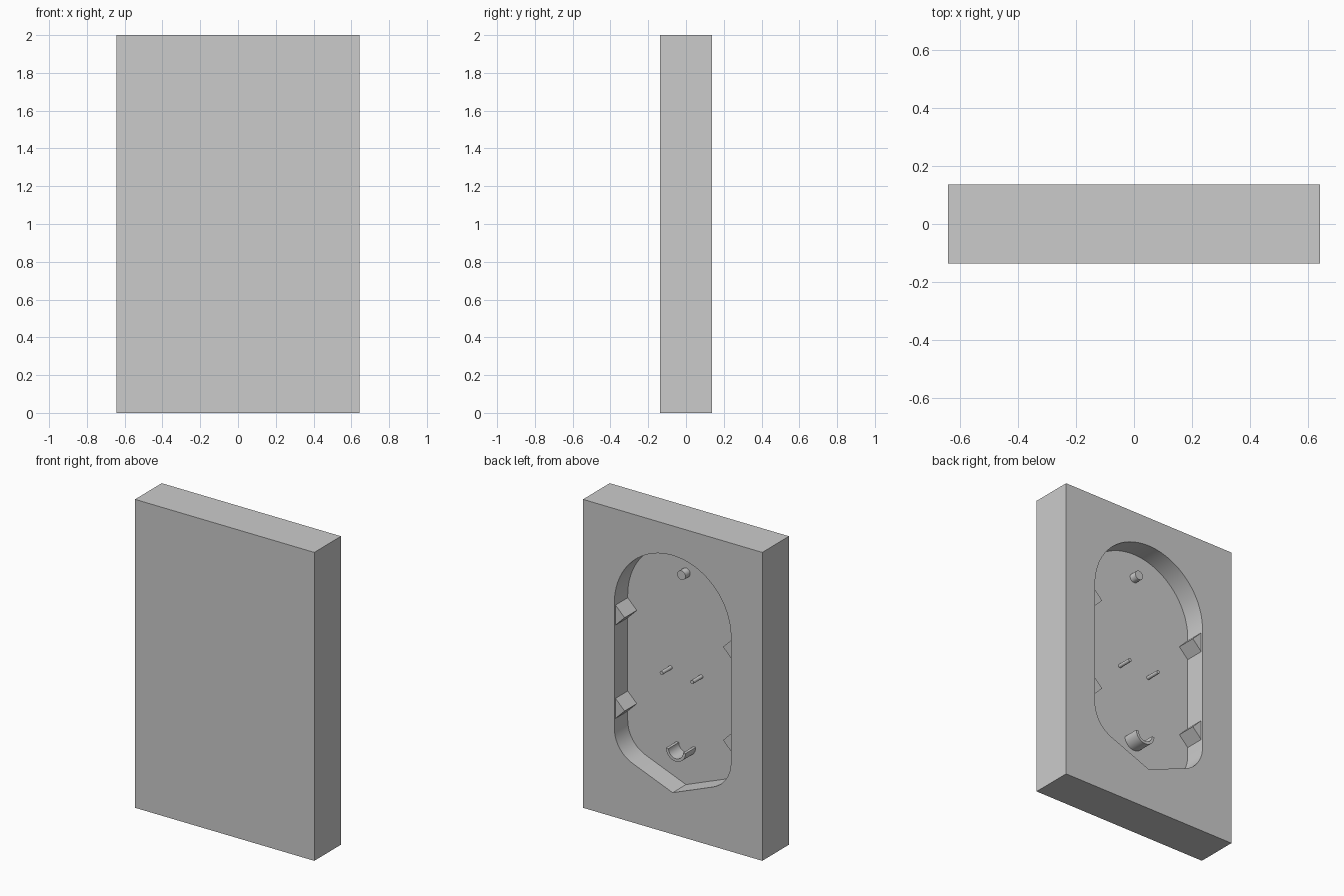
import bpy, bmesh
from math import sin, cos, radians, atan, tan, pi

if "Cube" in bpy.data.objects:
    bpy.data.objects.remove(bpy.data.objects["Cube"])

W, D, H = 0.643, 0.137, 2.0      # half width, half depth, height
FLOOR = 0.0                      # y of the pocket floor
PW = 0.418                       # pocket half width


def prism(name, pts, y0, y1):
    """Extrude an (x, z) outline from y0 to y1."""
    bm = bmesh.new()
    face = bm.faces.new([bm.verts.new((x, y0, z)) for x, z in pts])
    ext = bmesh.ops.extrude_face_region(bm, geom=[face])
    verts = [v for v in ext["geom"] if isinstance(v, bmesh.types.BMVert)]
    bmesh.ops.translate(bm, verts=verts, vec=(0, y1 - y0, 0))
    bmesh.ops.recalc_face_normals(bm, faces=bm.faces)
    mesh = bpy.data.meshes.new(name)
    bm.to_mesh(mesh)
    bm.free()
    ob = bpy.data.objects.new(name, mesh)
    bpy.context.collection.objects.link(ob)
    return ob


def arc(cx, cz, r, a0, a1, n):
    return [(cx + r * cos(radians(a0 + (a1 - a0) * i / n)),
             cz + r * sin(radians(a0 + (a1 - a0) * i / n))) for i in range(n + 1)]


def smooth(ob):
    bpy.ops.object.select_all(action='DESELECT')
    ob.select_set(True)
    bpy.context.view_layer.objects.active = ob
    bpy.ops.object.shade_smooth_by_angle(angle=radians(30))


# Pocket outline: round top, filleted lower corners, shallow V at the bottom
slope = atan(0.394)
r = 0.205
corner_z = 0.27 + PW * tan(slope)
fillet_z = corner_z + r / tan((pi / 2 + slope) / 2)
left = arc(-PW + r, fillet_z, r, 180, 270 - slope * 180 / pi, 10)
right = [(-x, z) for x, z in reversed(left)]
outline = arc(0, 1.39, PW, 0, 180, 48) + left + [(0, 0.27)] + right

# Block with the pocket cut into its back
block = prism("block", [(-W, 0), (W, 0), (W, H), (-W, H)], -D, D)
cutter = prism("pocket_cutter", outline, FLOOR, D + 0.1)
mod = block.modifiers.new("pocket", 'BOOLEAN')
mod.operation, mod.solver, mod.object = 'DIFFERENCE', 'EXACT', cutter
bpy.context.view_layer.objects.active = block
bpy.ops.object.modifier_apply(modifier=mod.name)
bpy.data.objects.remove(cutter)
smooth(block)

# Wedge clips on both side walls
for side, s in (("left", -1), ("right", 1)):
    for level, z in (("lower", 0.70), ("upper", 1.305)):
        prism(f"{level}_{side}_clip",
              [(s * PW, z - 0.065), (s * (PW - 0.065), z), (s * PW, z + 0.065)],
              FLOOR, D - 0.012)

# Short pin near the top
smooth(prism("top_pin", arc(0, 1.645, 0.03, 0, 360, 32)[:-1], FLOOR, 0.048))

# Two slim pins in the middle
for side, s in (("left", -1), ("right", 1)):
    smooth(prism(f"{side}_slim_pin", arc(s * 0.11, 1.0, 0.012, 0, 360, 24)[:-1],
                 FLOOR, 0.095))

# Upward-opening half-round cradle
cradle = arc(0, 0.53, 0.07, 180, 360, 24) + arc(0, 0.53, 0.052, 360, 180, 24)
smooth(prism("cradle", cradle, FLOOR, 0.105))
